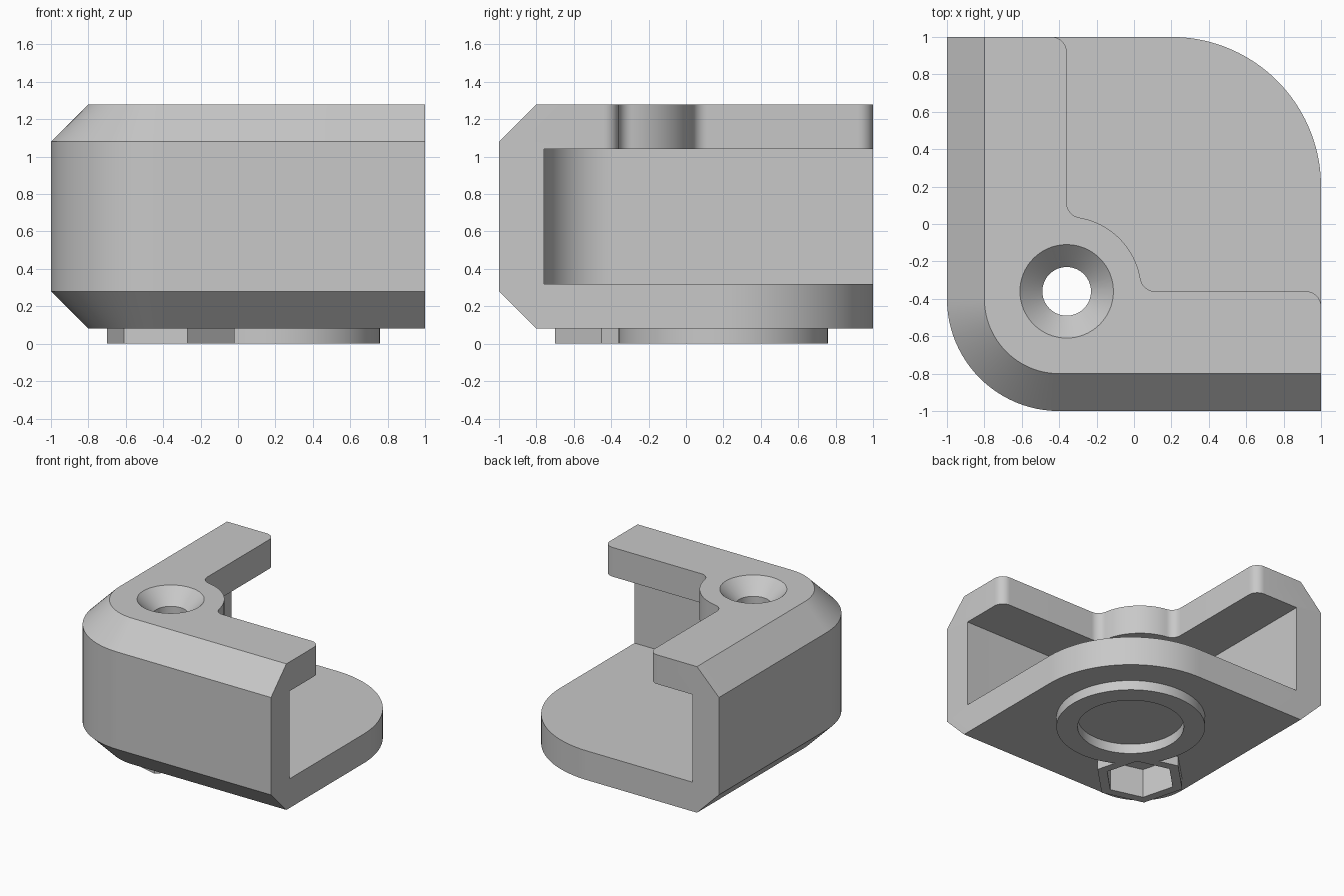
import bpy, bmesh, math

if "Cube" in bpy.data.objects:
    bpy.data.objects.remove(bpy.data.objects["Cube"])

grey = bpy.data.materials.new("light grey")
grey.diffuse_color = (0.58, 0.58, 0.58, 1)
grey.use_nodes = True
grey.node_tree.nodes["Principled BSDF"].inputs["Base Color"].default_value = grey.diffuse_color


def arc(cx, cy, r, a0, a1, n=24):
    return [(cx + r * math.cos(math.radians(a0 + (a1 - a0) * i / n)),
             cy + r * math.sin(math.radians(a0 + (a1 - a0) * i / n))) for i in range(n + 1)]


def circle(cx, cy, r, n=64, start=0):
    return arc(cx, cy, r, start, start + 360, n)[:-1]


def loft(name, sections):
    """Closed solid through (outline, z) sections with matching point counts."""
    bm = bmesh.new()
    rings = [[bm.verts.new((x, y, z)) for x, y in pts] for pts, z in sections]
    n = len(rings[0])
    for a, b in zip(rings, rings[1:]):
        for i in range(n):
            j = (i + 1) % n
            bm.faces.new((a[i], a[j], b[j], b[i]))
    bm.faces.new(rings[0][::-1])
    bm.faces.new(rings[-1])
    bmesh.ops.recalc_face_normals(bm, faces=bm.faces)
    me = bpy.data.meshes.new(name)
    bm.to_mesh(me)
    bm.free()
    me.materials.append(grey)
    ob = bpy.data.objects.new(name, me)
    bpy.context.collection.objects.link(ob)
    return ob


def prism(name, pts, z0, z1):
    return loft(name, [(pts, z0), (pts, z1)])


def combine(target, tool, operation):
    """Apply a boolean and discard the tool."""
    bpy.context.view_layer.objects.active = target
    mod = target.modifiers.new("cut", 'BOOLEAN')
    mod.operation, mod.solver, mod.object = operation, 'EXACT', tool
    bpy.ops.object.modifier_apply(modifier=mod.name)
    bpy.data.objects.remove(tool)


# Outer block: rounded front-left corner, chamfered top and bottom
def outline(d):
    return (arc(-0.4, -0.4, 0.6 - d, 180, 270) + [(1, -1 + d)]
            + arc(0.2, 0.2, 0.8, 0, 90, 40) + [(-1 + d, 1)])


bracket = loft("corner_bracket", [(outline(0.2), 0.08), (outline(0), 0.28),
                                  (outline(0), 1.08), (outline(0.2), 1.28)])

# Slot between base plate and top flange
slot = prism("slot_cutter", arc(-0.4, -0.4, 0.36, 180, 270) + [(2, -0.76), (2, 2), (-0.76, 2)],
             0.32, 1.04)
combine(bracket, slot, 'DIFFERENCE')

# Top opening: L-shaped edge with rounded tips and a filleted screw boss (half, then mirrored)
c, boss, fil = -0.36, 0.4, 0.08
fy = math.sqrt((boss + fil) ** 2 - fil ** 2)
ang = math.degrees(math.atan2(fy, fil))
half = [(-0.44, 2)] + arc(-0.44, 0.92, 0.08, 90, 0, 8)
half += arc(c + fil, c + fy, fil, 180, 180 + ang, 10)
half += arc(c, c, boss, ang, 45, 14)[1:]
edge = half + [(y, x) for x, y in half[-2::-1]]
combine(bracket, prism("opening_cutter", edge + [(2, 2)], 0.9, 1.5), 'DIFFERENCE')

# Round foot ring and hexagonal nut collar underneath
ring = prism("foot_ring", circle(0.2, 0.2, 0.56, 96), 0, 0.1)
combine(ring, prism("ring_recess", circle(0.2, 0.2, 0.4, 96), -0.1, 0.2), 'DIFFERENCE')
combine(bracket, ring, 'UNION')
combine(bracket, prism("nut_collar", circle(c, c, 0.352, 6, 45), 0, 0.1), 'UNION')
combine(bracket, prism("nut_recess", circle(c, c, 0.272, 6, 45), -0.1, 0.24), 'DIFFERENCE')

# Countersunk screw hole
hole = loft("screw_hole", [(circle(c, c, 0.13), -0.2), (circle(c, c, 0.13), 1.16),
                           (circle(c, c, 0.25), 1.28), (circle(c, c, 0.27), 1.30)])
combine(bracket, hole, 'DIFFERENCE')

bpy.ops.object.select_all(action='DESELECT')
bracket.select_set(True)
bpy.context.view_layer.objects.active = bracket
bpy.ops.object.shade_smooth_by_angle(angle=math.radians(25))
